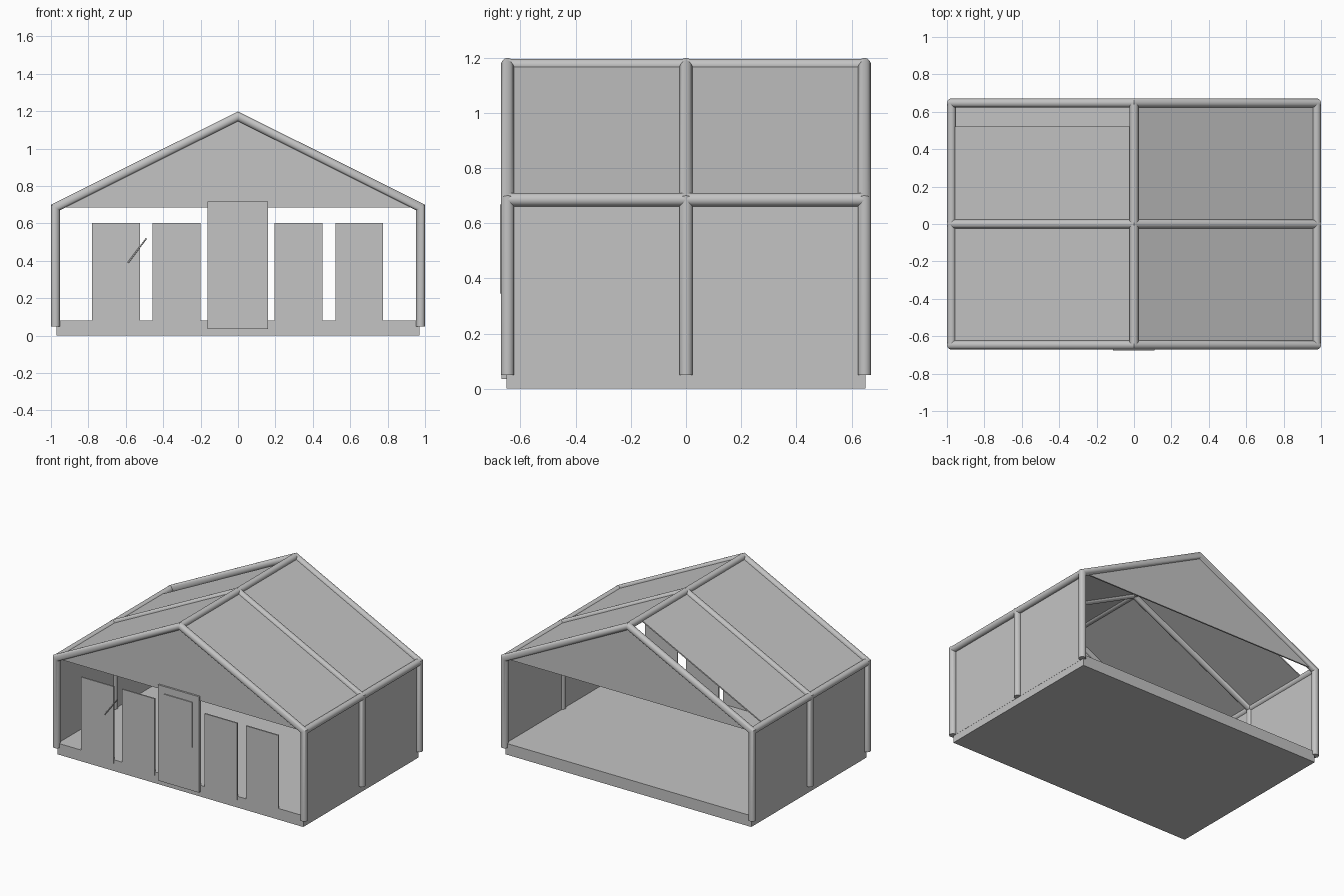
import bpy, bmesh, math
from mathutils import Vector

old = bpy.data.objects.get("Cube")
if old:
    bpy.data.objects.remove(old)

grey = bpy.data.materials.new("plain_grey")
grey.use_nodes = True
colour = (0.55, 0.55, 0.55, 1)
grey.diffuse_color = colour
grey.node_tree.nodes["Principled BSDF"].inputs["Base Color"].default_value = colour

# Main dimensions
HALF_W, EAVE, RIDGE = 0.976, 0.685, 1.172   # frame centre lines
FRAME_Y, WALL_X, WALL_Y = 0.647, 0.97, 0.65
FOOT, R, SIDES = 0.05, 0.024, 20


def finish(name, bm, smooth=False):
    bmesh.ops.recalc_face_normals(bm, faces=bm.faces)
    mesh = bpy.data.meshes.new(name)
    bm.to_mesh(mesh)
    bm.free()
    mesh.materials.append(grey)
    obj = bpy.data.objects.new(name, mesh)
    bpy.context.scene.collection.objects.link(obj)
    if smooth:
        bpy.ops.object.select_all(action='DESELECT')
        obj.select_set(True)
        bpy.context.view_layer.objects.active = obj
        bpy.ops.object.shade_smooth_by_angle(angle=math.radians(35))
    return obj


def prism(name, profile, y0, y1):
    """Extrude an x-z outline from y0 to y1."""
    bm = bmesh.new()
    face = bm.faces.new([bm.verts.new((x, y0, z)) for x, z in profile])
    out = bmesh.ops.extrude_face_region(bm, geom=[face])
    moved = [g for g in out["geom"] if isinstance(g, bmesh.types.BMVert)]
    bmesh.ops.translate(bm, verts=moved, vec=(0, y1 - y0, 0))
    return finish(name, bm)


def box(name, x0, x1, y0, y1, z0, z1):
    return prism(name, [(x0, z0), (x1, z0), (x1, z1), (x0, z1)], y0, y1)


def tube(name, points, side, radius=R):
    """Round pipe with mitred corners along a path lying square to 'side'."""
    pts, side = [Vector(p) for p in points], Vector(side)
    bm = bmesh.new()
    rings = []
    for i, p in enumerate(pts):
        before = (p - pts[i - 1]).normalized() if i else None
        after = (pts[i + 1] - p).normalized() if i < len(pts) - 1 else None
        before, after = before or after, after or before
        mitre = side.cross((before + after).normalized())
        stretch = 1 / math.cos(before.angle(after) / 2)
        ring = []
        for k in range(SIDES):
            a = math.tau * k / SIDES
            ring.append(bm.verts.new(p + radius * (math.cos(a) * stretch * mitre
                                                   + math.sin(a) * side)))
        rings.append(ring)
    for a, b in zip(rings, rings[1:]):
        for k in range(SIDES):
            n = (k + 1) % SIDES
            bm.faces.new((a[k], a[n], b[n], b[k]))
    bm.faces.new(rings[0])
    bm.faces.new(rings[-1])
    return finish(name, bm, smooth=True)


# Floor slab
box("floor_base", -WALL_X, WALL_X, -WALL_Y, WALL_Y, 0, 0.08)

# Three portal frames: post, rafter, rafter, post
for label, y in (("front", -FRAME_Y), ("middle", 0), ("back", FRAME_Y)):
    tube(label + "_frame", [(-HALF_W, y, FOOT), (-HALF_W, y, EAVE), (0, y, RIDGE),
                            (HALF_W, y, EAVE), (HALF_W, y, FOOT)], (0, 1, 0))

# Long pipes along the ridge and eaves
for label, x, z in (("ridge", 0, RIDGE), ("left_eave", HALF_W, EAVE),
                    ("right_eave", -HALF_W, EAVE)):
    tube(label + "_pipe", [(x, -FRAME_Y, z), (x, FRAME_Y, z)], (1, 0, 0))

# Side walls and roof sheets; the right sheet stops short of the back
T = 0.005
for label, s, back in (("left", 1, WALL_Y), ("right", -1, 0.52)):
    box(label + "_wall", s * (WALL_X - T), s * (WALL_X + 0.001),
        -WALL_Y, WALL_Y, FOOT, EAVE)
    prism(label + "_roof", [(0, RIDGE - T), (s * HALF_W, EAVE - T),
                            (s * HALF_W, EAVE + T), (0, RIDGE + T)], -WALL_Y, back)

# Gable triangles
for label, y in (("front", -WALL_Y), ("back", WALL_Y)):
    prism(label + "_gable", [(-HALF_W, EAVE), (HALF_W, EAVE), (0, RIDGE)], y - T, y + T)

# Window panels either side of the door
for i, x in enumerate((-0.652, -0.328, 0.323, 0.648)):
    box(f"window_panel_{i + 1}", x - 0.128, x + 0.128,
        -WALL_Y - T, -WALL_Y + T, 0.055, 0.603)

# Door with its raised pane
box("door", -0.163, 0.16, -0.668, -0.645, 0.035, 0.718)
box("door_pane", -0.113, 0.11, -0.675, -0.668, 0.345, 0.667)

# Slanted rod by the outer window
tube("slanted_rod", [(-0.588, -0.66, 0.39), (-0.49, -0.66, 0.52)], (0, 1, 0), 0.004)
